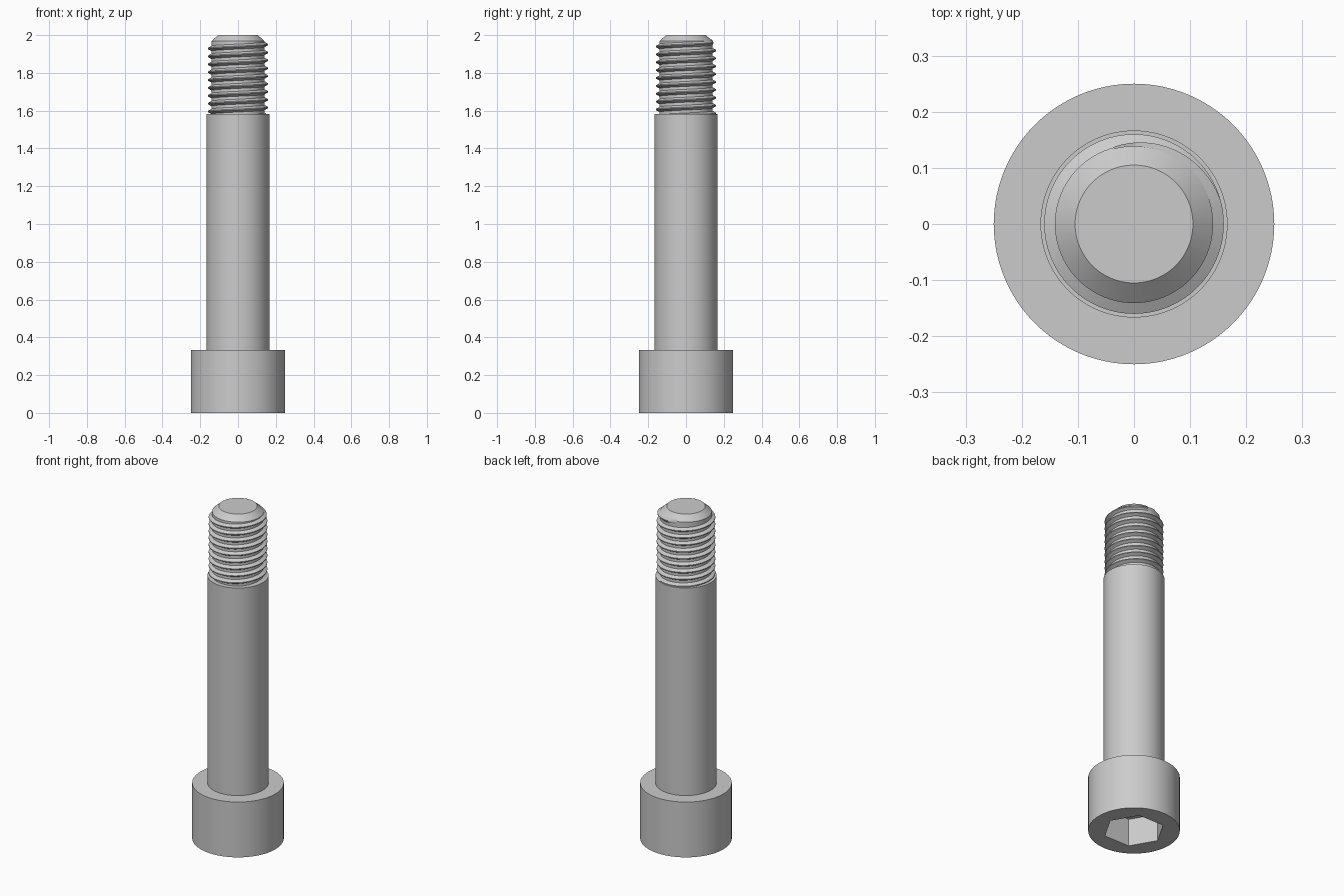
import bpy, bmesh, math

if "Cube" in bpy.data.objects:
    bpy.data.objects.remove(bpy.data.objects["Cube"], do_unlink=True)

SEG = 96
MM = 1 / 48            # one millimetre in model units
PITCH = 2 * MM
HEAD_TOP, SHANK_TOP = 16 * MM, 76 * MM
CORE_R, CREST_R = 0.141, 0.16

steel = bpy.data.materials.new("grey_steel")
steel.use_nodes = True
steel.diffuse_color = (0.6, 0.6, 0.6, 1)
steel.node_tree.nodes["Principled BSDF"].inputs["Base Color"].default_value = (0.6, 0.6, 0.6, 1)


def finish(name, bm):
    bmesh.ops.recalc_face_normals(bm, faces=bm.faces)
    mesh = bpy.data.meshes.new(name)
    bm.to_mesh(mesh)
    bm.free()
    mesh.materials.append(steel)
    obj = bpy.data.objects.new(name, mesh)
    bpy.context.collection.objects.link(obj)
    bpy.ops.object.select_all(action="DESELECT")
    obj.select_set(True)
    bpy.context.view_layer.objects.active = obj
    bpy.ops.object.shade_smooth_by_angle(angle=math.radians(30))
    return obj


def skin(bm, rings, closed):
    """Join consecutive rings of vertices with quads."""
    for a, b in zip(rings, rings[1:]):
        n = len(a)
        for i in range(n if closed else n - 1):
            j = (i + 1) % n
            bm.faces.new((a[i], a[j], b[j], b[i]))


def circle(radius):
    return lambda angle: radius


def hexagon(across_flats):
    sector = math.pi / 3
    return lambda angle: across_flats / 2 / math.cos(angle % sector - sector / 2)


def lathe(name, profile, cap_start=True, cap_end=True):
    """Stack outlines, each given as (radius function, height)."""
    bm = bmesh.new()
    rings = []
    for outline, z in profile:
        ring = []
        for i in range(SEG):
            a = math.tau * i / SEG
            r = outline(a)
            ring.append(bm.verts.new((r * math.cos(a), r * math.sin(a), z)))
        rings.append(ring)
    skin(bm, rings, True)
    if cap_start:
        bm.faces.new(rings[0])
    if cap_end:
        bm.faces.new(rings[-1])
    return finish(name, bm)


# Head with hexagonal socket, open towards the ground
socket = hexagon(14 * MM)
lathe("head", [(socket, 8 * MM), (socket, 0), (circle(0.25), 0),
               (circle(0.25), HEAD_TOP), (circle(8 * MM), HEAD_TOP)], cap_end=False)

# Plain shank
lathe("shank", [(circle(8 * MM), HEAD_TOP), (circle(8 * MM), SHANK_TOP),
                (circle(CORE_R), SHANK_TOP)], cap_start=False, cap_end=False)

# Threaded core with chamfered tip
lathe("thread_core", [(circle(CORE_R), SHANK_TOP), (circle(CORE_R), 1.968),
                      (circle(0.105), 2)], cap_start=False)

# Helical thread ridge, fading into the core at its upper end
bm = bmesh.new()
steps = int(9.6 * SEG)
fade = 0.25 * SEG
end_angle, end_z = math.radians(105), 1.962
sections = []
for s in range(steps + 1):
    left = steps - s
    a = end_angle - math.tau * left / SEG
    z = end_z - PITCH * left / SEG
    k = min(1, left / fade)
    crest = CORE_R + 0.001 + (CREST_R - CORE_R - 0.001) * k
    base = PITCH * 0.31
    shape = [(CORE_R - 0.003, -base - 0.002), (crest, -PITCH / 16),
             (crest, PITCH / 16), (CORE_R - 0.003, base + 0.002)]
    sections.append([bm.verts.new((r * math.cos(a), r * math.sin(a), z + dz))
                     for r, dz in shape])
skin(bm, sections, True)
bm.faces.new(sections[0])
bm.faces.new(sections[-1])
finish("thread_ridge", bm)
